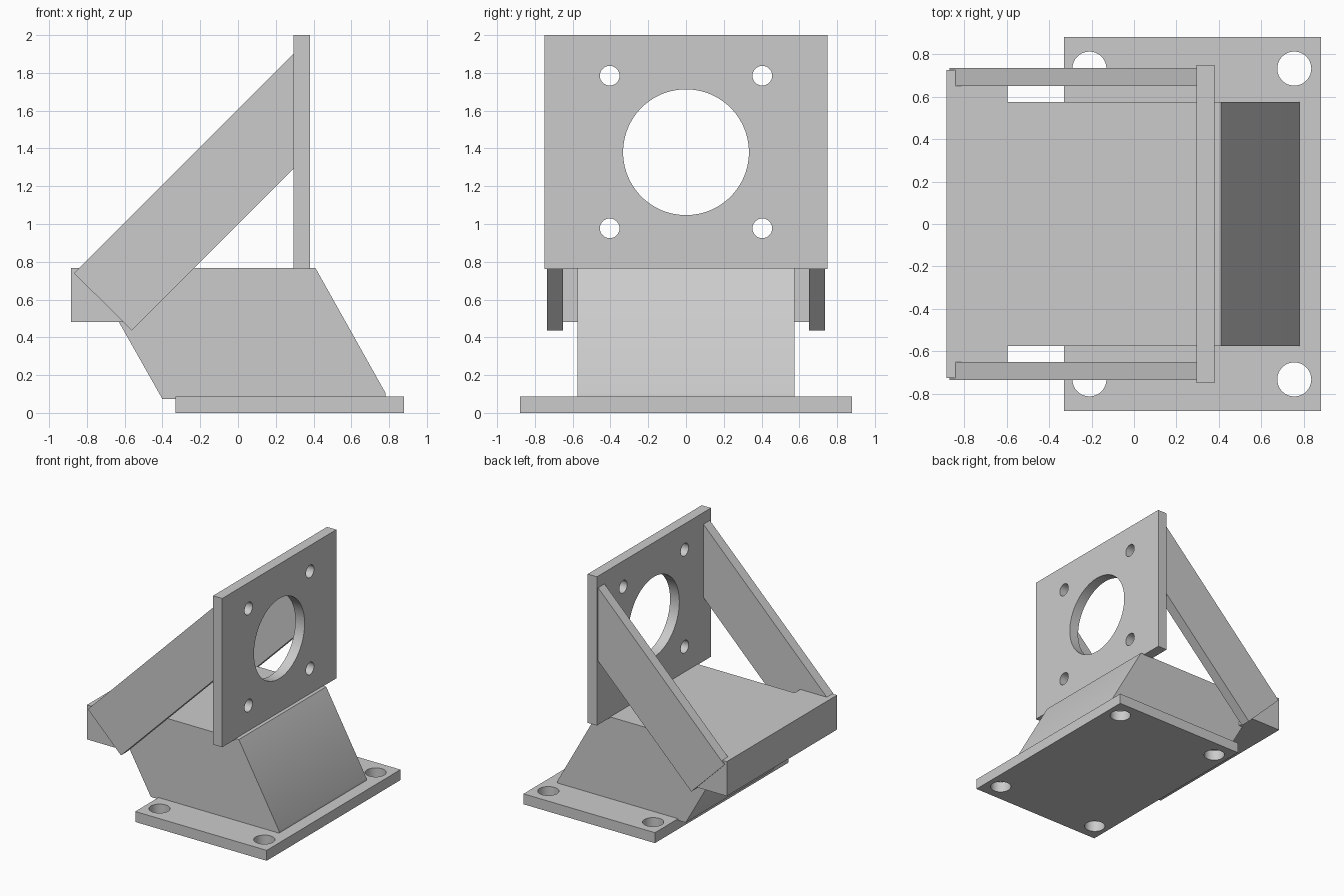
import bpy, bmesh, math
from mathutils import Matrix

cube = bpy.data.objects.get("Cube")
if cube:
    bpy.data.objects.remove(cube, do_unlink=True)

# One plain grey for the whole bracket
grey = bpy.data.materials.new("plain grey")
grey.use_nodes = True
colour = (0.6, 0.6, 0.6, 1)
grey.diffuse_color = colour
grey.node_tree.nodes["Principled BSDF"].inputs["Base Color"].default_value = colour

# Frames that carry a flat outline and its thickness into the model
FLAT = Matrix.Identity(4)                                              # outline in x, y
SIDE = Matrix(((1, 0, 0, 0), (0, 0, -1, 0), (0, 1, 0, 0), (0, 0, 0, 1)))   # outline in x, z
FACING = Matrix(((0, 0, 1, 0), (1, 0, 0, 0), (0, 1, 0, 0), (0, 0, 0, 1)))  # outline in y, z


def rect(a0, a1, b0, b1):
    return [(a0, b0), (a1, b0), (a1, b1), (a0, b1)]


def circle(a, b, r, n=64):
    return [(a + r * math.cos(math.tau * i / n), b + r * math.sin(math.tau * i / n))
            for i in range(n)]


def slab(name, frame, outline, low, high, holes=()):
    """Extrude an outline with holes between two levels of the frame's third axis."""
    curve = bpy.data.curves.new(name + " profile", "CURVE")
    curve.dimensions = "2D"
    curve.fill_mode = "BOTH"
    curve.extrude = (high - low) / 2
    for loop in [outline, *holes]:
        spline = curve.splines.new("POLY")
        spline.points.add(len(loop) - 1)
        for point, (a, b) in zip(spline.points, loop):
            point.co = (a, b, 0, 1)
        spline.use_cyclic_u = True
    temp = bpy.data.objects.new(name + " profile", curve)
    bpy.context.collection.objects.link(temp)
    depsgraph = bpy.context.evaluated_depsgraph_get()
    mesh = bpy.data.meshes.new_from_object(temp.evaluated_get(depsgraph))
    bpy.data.objects.remove(temp, do_unlink=True)
    bpy.data.curves.remove(curve)

    mesh.transform(frame @ Matrix.Translation((0, 0, (low + high) / 2)))
    bm = bmesh.new()
    bm.from_mesh(mesh)
    bmesh.ops.remove_doubles(bm, verts=bm.verts, dist=0.0001)
    bmesh.ops.recalc_face_normals(bm, faces=bm.faces)
    bm.to_mesh(mesh)
    bm.free()
    mesh.name = name
    mesh.materials.clear()
    mesh.materials.append(grey)
    obj = bpy.data.objects.new(name, mesh)
    bpy.context.collection.objects.link(obj)
    bpy.ops.object.select_all(action="DESELECT")
    obj.select_set(True)
    bpy.context.view_layer.objects.active = obj
    bpy.ops.object.shade_smooth_by_angle(angle=math.radians(30))
    return obj


# Base plate with four bolt holes
slab("base_plate", FLAT, rect(-0.33, 0.88, -0.88, 0.88), 0, 0.087,
     [circle(x, y, 0.08) for x in (-0.21, 0.755) for y in (-0.732, 0.732)])

# Leaning pedestal block
slab("pedestal", SIDE,
     [(-0.4, 0.073), (0.78, 0.073), (0.78, 0.107), (0.41, 0.767), (-0.63, 0.767), (-0.63, 0.48)],
     -0.575, 0.575)

# Wide rear crossbar
slab("crossbar", SIDE, rect(-0.883, -0.597, 0.48, 0.767), -0.725, 0.725)

# Upright mounting plate with a large bore and four screw holes
slab("mounting_plate", FACING, rect(-0.75, 0.75, 0.762, 2), 0.295, 0.38,
     [circle(0, 1.38, 0.333, 96)]
     + [circle(y, z, 0.052, 48) for y in (-0.404, 0.404) for z in (0.977, 1.785)])

# Diagonal braces on both sides
brace = [(-0.868, 0.74), (-0.563, 0.436), (0.297, 1.296), (0.297, 1.905)]
for side, low in (("right", 0.65), ("left", -0.735)):
    slab(side + "_brace", SIDE, brace, low, low + 0.085)
